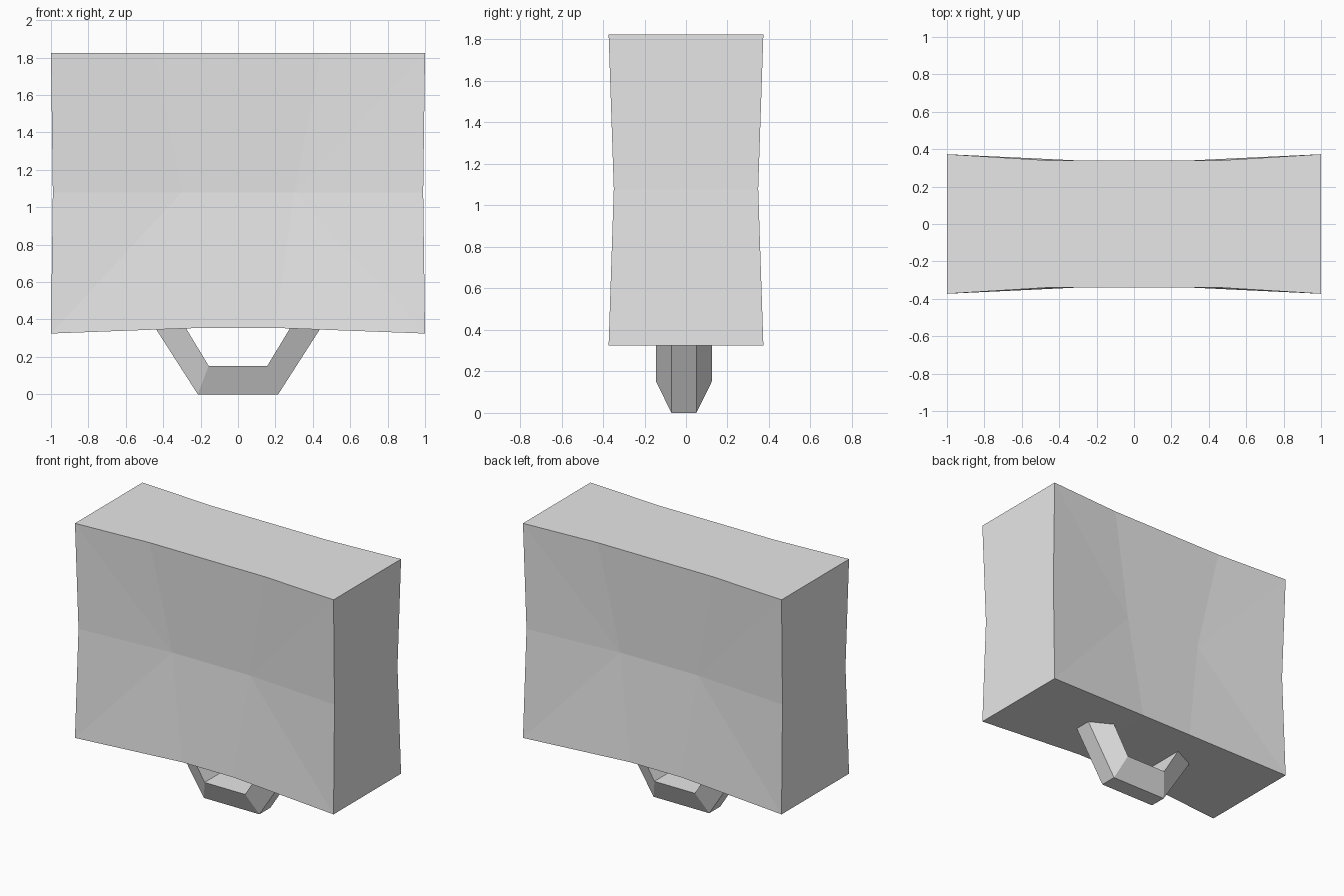
import bpy
import bmesh

if "Cube" in bpy.data.objects:
    bpy.data.objects.remove(bpy.data.objects["Cube"], do_unlink=True)

# Single plain grey material
grey = bpy.data.materials.new("plain_grey")
grey.use_nodes = True
grey.diffuse_color = (0.8, 0.8, 0.8, 1)
grey.node_tree.nodes["Principled BSDF"].inputs["Base Color"].default_value = (0.8, 0.8, 0.8, 1)


def finish(bm, name):
    bmesh.ops.recalc_face_normals(bm, faces=bm.faces)
    mesh = bpy.data.meshes.new(name)
    bm.to_mesh(mesh)
    bm.free()
    mesh.materials.append(grey)
    obj = bpy.data.objects.new(name, mesh)
    bpy.context.scene.collection.objects.link(obj)
    return obj


# Block with hollowed front and back: per row, the outer and inner column (x, y, z)
rows = [
    ((1.0, 0.373, 0.325), (0.2, 0.335, 0.355)),
    ((0.99, 0.348, 1.08), (0.3, 0.297, 1.08)),
    ((1.0, 0.373, 1.825), (0.445, 0.339, 1.825)),
]
bm = bmesh.new()


def wall(side):
    grid = []
    for outer, inner in rows:
        points = [(-1, outer), (-1, inner), (1, inner), (1, outer)]
        grid.append([bm.verts.new((s * p[0], side * p[1], p[2])) for s, p in points])
    for r in range(2):
        low, high = grid[r], grid[r + 1]
        bm.faces.new((low[1], low[2], high[2], high[1]))
        # Outer panels fold from the corner to the middle of the hollow
        for edge, mid in ((0, 1), (3, 2)):
            corner = low[edge] if r == 0 else high[edge]
            centre = high[mid] if r == 0 else low[mid]
            bm.faces.new((corner, centre, low[mid] if r == 0 else high[mid]))
            bm.faces.new((corner, centre, high[edge] if r == 0 else low[edge]))
    return grid


front, back = wall(-1), wall(1)

# Ends and top
for c in (0, 3):
    for r in range(2):
        bm.faces.new((front[r][c], front[r + 1][c], back[r + 1][c], back[r][c]))
bm.faces.new(front[2] + back[2][::-1])

# Slightly arched underside
for c in range(3):
    bm.faces.new((front[0][c], front[0][c + 1], back[0][c + 1], back[0][c]))
finish(bm, "block")

# Handle: wedge section swept along a wide U, narrow on the outside
outer_path = [(-0.452, 0.37), (-0.215, 0), (0.215, 0), (0.452, 0.37)]
inner_path = [(-0.288, 0.37), (-0.157, 0.152), (0.157, 0.152), (0.288, 0.37)]
outer_half, inner_half, shift = 0.06, 0.135, -0.01
bm = bmesh.new()
sections = []
for (ox, oz), (ix, iz) in zip(outer_path, inner_path):
    sections.append([bm.verts.new(p) for p in (
        (ox, shift - outer_half, oz), (ox, shift + outer_half, oz),
        (ix, shift + inner_half, iz), (ix, shift - inner_half, iz))])
for a, b in zip(sections, sections[1:]):
    for i in range(4):
        j = (i + 1) % 4
        bm.faces.new((a[i], a[j], b[j], b[i]))
for end in (sections[0], sections[-1]):
    bm.faces.new(end)
finish(bm, "handle")
